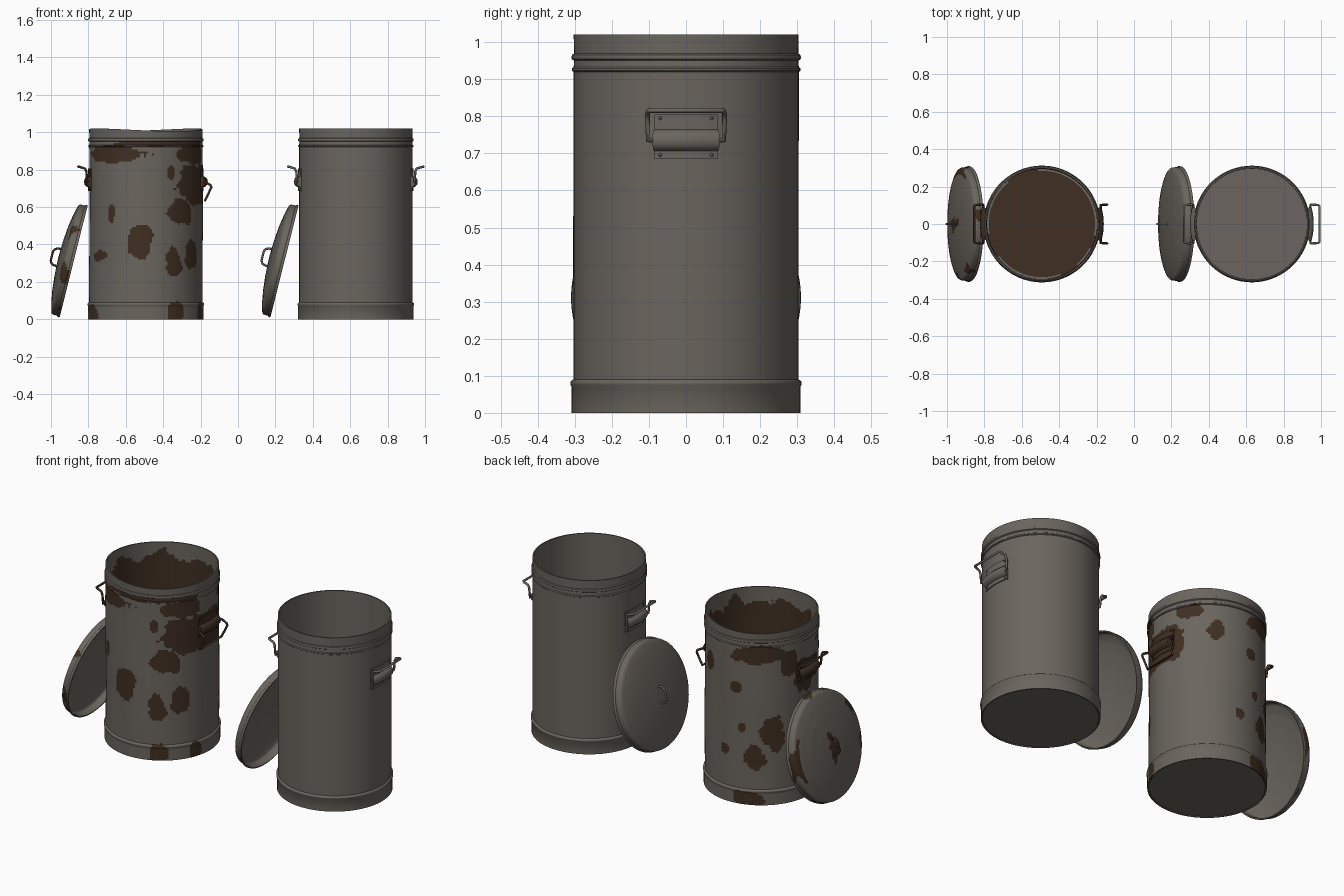
import bpy, bmesh, math
from mathutils import Vector, Matrix, noise

if "Cube" in bpy.data.objects:
    bpy.data.objects.remove(bpy.data.objects["Cube"])


def material(name, rgb):
    m = bpy.data.materials.new(name)
    m.diffuse_color = (*rgb, 1)
    m.use_nodes = True
    m.node_tree.nodes["Principled BSDF"].inputs["Base Color"].default_value = m.diffuse_color
    return m


STEEL = material("weathered steel", (0.145, 0.130, 0.112))
RUST = material("brown rust", (0.050, 0.028, 0.016))


def finish(name, bm, matrix, rule=None, mats=(STEEL, RUST), angle=40):
    bmesh.ops.remove_doubles(bm, verts=bm.verts, dist=1e-5)
    bmesh.ops.recalc_face_normals(bm, faces=bm.faces)
    bm.normal_update()
    if rule:
        for f in bm.faces:
            f.material_index = int(rule(f.calc_center_median(), f.normal))
    me = bpy.data.meshes.new(name)
    bm.to_mesh(me)
    bm.free()
    for m in mats:
        me.materials.append(m)
    ob = bpy.data.objects.new(name, me)
    bpy.context.collection.objects.link(ob)
    ob.matrix_world = matrix
    bpy.ops.object.select_all(action='DESELECT')
    ob.select_set(True)
    bpy.context.view_layer.objects.active = ob
    bpy.ops.object.shade_smooth_by_angle(angle=math.radians(angle))
    return ob


def refine(profile, step):
    """Split long profile segments so colour patches get fine edges."""
    out = [profile[0]]
    for a, b in zip(profile, profile[1:]):
        n = max(1, math.ceil(math.dist(a, b) / step))
        out += [(a[0] + (b[0] - a[0]) * i / n, a[1] + (b[1] - a[1]) * i / n) for i in range(1, n + 1)]
    return out


def lathe(profile, segs):
    bm = bmesh.new()
    rings = []
    for r, z in profile:
        if r == 0:
            rings.append([bm.verts.new((0, 0, z))] * segs)
        else:
            rings.append([bm.verts.new((r * math.sin(2 * math.pi * i / segs),
                                        -r * math.cos(2 * math.pi * i / segs), z)) for i in range(segs)])
    for a, b in zip(rings, rings[1:]):
        for i in range(segs):
            j = (i + 1) % segs
            corners = list(dict.fromkeys((a[i], a[j], b[j], b[i])))
            if len(corners) > 2:
                bm.faces.new(corners)
    return bm


def wire(name, points, radius, matrix, mat):
    cu = bpy.data.curves.new(name, 'CURVE')
    cu.dimensions = '3D'
    cu.bevel_depth, cu.bevel_resolution, cu.use_fill_caps = radius, 2, True
    s = cu.splines.new('POLY')
    s.points.add(len(points) - 1)
    for p, co in zip(s.points, points):
        p.co = (*co, 1)
    ob = bpy.data.objects.new(name, cu)
    bpy.context.collection.objects.link(ob)
    ob.matrix_world = matrix
    cu.materials.append(mat)
    bpy.ops.object.select_all(action='DESELECT')
    ob.select_set(True)
    bpy.context.view_layer.objects.active = ob
    bpy.ops.object.convert(target='MESH')
    bpy.ops.object.shade_smooth_by_angle(angle=math.radians(50))


# Can: base band, beads and rim outside, then wall and floor inside
CAN = [(0, 0.004), (0.300, 0.004), (0.303, 0), (0.309, 0), (0.309, 0.072), (0.312, 0.076), (0.312, 0.083),
       (0.308, 0.088), (0.303, 0.090), (0.303, 0.920), (0.308, 0.923), (0.308, 0.929), (0.303, 0.933),
       (0.302, 0.950), (0.308, 0.954), (0.309, 0.960), (0.307, 0.966), (0.302, 0.969), (0.303, 1.020),
       (0.296, 1.020), (0.295, 0.030), (0, 0.030)]
# Lid: rolled edge, skirt and low dome, with a thin inner shell
LID = [(0.302, 0), (0.308, 0), (0.310, 0.006), (0.308, 0.012), (0.304, 0.015), (0.303, 0.040), (0.298, 0.047),
       (0.285, 0.052), (0.245, 0.062), (0.180, 0.073), (0.100, 0.081), (0, 0.085), (0, 0.079),
       (0.100, 0.075), (0.180, 0.067), (0.245, 0.056), (0.292, 0.042), (0.298, 0.036), (0.302, 0)]

# Rust patches on the wall: angle, height, half angle, half height
PATCHES = [(-35, .885, 35, .045), (20, .940, 55, .014), (50, .72, 17, .12), (40, .58, 14, .09), (75, .72, 24, .10),
           (55, .88, 22, .05), (27, .78, 5, .04), (-37, .57, 4, .055), (-6, .41, 13, .10), (-55, .34, 14, .03),
           (29, .30, 10, .075), (52, .35, 12, .065), (100, .73, 18, .11), (-68, .03, 12, .06), (31, .03, 10, .06),
           (70, .04, 8, .05), (213, .88, 32, .05), (188, .68, 6, .035), (228, .42, 15, .09), (208, .28, 10, .08),
           (175, .30, 5, .03), (203, .03, 20, .05), (262, .72, 14, .11), (245, .80, 10, .08), (150, .78, 8, .06),
           (195, .45, 4, .03), (120, .89, 15, .035)]


def can_rust(c, n):
    r = math.hypot(c.x, c.y)
    wobble = noise.noise(c * 13) * 0.45 + noise.noise(c * 34) * 0.2
    if c.z < 0.01 and r < 0.302:
        return False
    # Inside faces look towards the axis or sit on the floor
    if r < 0.28 or n.x * c.x + n.y * c.y < -0.5 * r:
        return c.z < 0.93 + wobble * 0.16
    phi = math.degrees(math.atan2(c.x, -c.y))
    for a, z, ha, hz in PATCHES:
        d = (phi - a + 180) % 360 - 180
        if math.hypot(d / ha, (c.z - z) / hz) < 1 + wobble:
            return True
    return False


def lid_rust(c, n):
    r = math.hypot(c.x, c.y)
    if n.z < -0.2:
        return False
    near_grip = math.hypot((c.x + 0.01) / 0.065, c.y / 0.03) < 1 + noise.noise(c * 30)
    edge = r > 0.265 and noise.noise(c * 9 + Vector((3, 1, 5))) > 0.30
    return near_grip or edge


def can(name, x, worn):
    bm = lathe(refine(CAN, 0.011), 176) if worn else lathe(CAN, 72)
    if worn:
        # Shallow dents in the wall and a sagging rim
        for v in bm.verts:
            phi = math.atan2(v.co.x, -v.co.y)
            if v.co.z > 0.1:
                k = 1 + 0.008 * math.sin(3 * phi + 5 * v.co.z) * math.sin(3.1 * (v.co.z - 0.1))
                v.co.x *= k
                v.co.y *= k
            if v.co.z > 0.97:
                v.co.z -= 0.007 * (1 + math.sin(2 * phi + 0.5)) * (v.co.z - 0.97) / 0.05
    finish(name + "_body", bm, Matrix.Translation((x, 0, 0)), can_rust if worn else None)


# Handle bracket: plate with a rolled sleeve, bent round the wall
BRACKET = [(.300, .685), (.309, .685), (.309, .706), (.319, .710), (.328, .720), (.331, .735), (.328, .750),
           (.319, .760), (.309, .764), (.309, .805), (.300, .805)]


def side_handle(name, x, turn, mat, drooping=False):
    matrix = Matrix.Translation((x, 0, 0)) @ Matrix.Rotation(turn, 4, 'Z')
    bm = bmesh.new()
    rows = []
    for i in range(9):
        a = math.radians(-16 + 4 * i)
        rows.append([bm.verts.new((r * math.cos(a), r * math.sin(a), z)) for r, z in BRACKET])
    count = len(BRACKET)
    for p, q in zip(rows, rows[1:]):
        for i in range(count):
            j = (i + 1) % count
            bm.faces.new((p[i], p[j], q[j], q[i]))
    bm.faces.new(rows[0])
    bm.faces.new(rows[-1])
    # Four rivets at the plate corners
    for s in (-1, 1):
        for z in (0.696, 0.795):
            a = math.radians(13 * s)
            bmesh.ops.create_uvsphere(bm, u_segments=8, v_segments=6, radius=0.005, matrix=Matrix.Translation(
                (0.309 * math.cos(a), 0.309 * math.sin(a), z)))
    finish(name + "_bracket", bm, matrix, mats=(mat,))
    # Bent wire grip, mirrored across the middle
    if drooping:
        half = [(.312, .07, .735), (.314, .103, .735), (.345, .104, .718), (.350, .104, .705), (.316, .100, .635)]
    else:
        half = [(.312, .07, .735), (.314, .103, .735), (.318, .104, .790), (.326, .104, .806),
                (.355, .101, .815), (.362, .095, .816)]
    path = half + [(px, -py, pz) for px, py, pz in reversed(half)]
    wire(name + "_grip", path, 0.0065, matrix, mat)


def lid(name, x, worn):
    matrix = Matrix.Translation((x, 0, 0.31)) @ Matrix.Rotation(math.radians(-75.9), 4, 'Y')
    bm = lathe(refine(LID, 0.011), 144) if worn else lathe(LID, 72)
    finish(name + "_shell", bm, matrix, lid_rust if worn else None)
    half = [(-.048, 0, .078), (-.046, 0, .098), (-.040, 0, .112), (-.026, 0, .120)]
    path = half + [(-a, b, c) for a, b, c in reversed(half)]
    wire(name + "_grip", path, 0.006, matrix, RUST if worn else STEEL)


# Clean can and worn can, each with a lid leaning on its left side
can("clean_can", 0.63, False)
side_handle("clean_right_handle", 0.63, 0, STEEL)
side_handle("clean_left_handle", 0.63, math.pi, STEEL)
lid("clean_lid", 0.2485, False)
can("rusty_can", -0.4925, True)
side_handle("rusty_right_handle", -0.4925, 0, RUST, True)
side_handle("rusty_left_handle", -0.4925, math.pi, RUST)
lid("rusty_lid", -0.8785, True)
